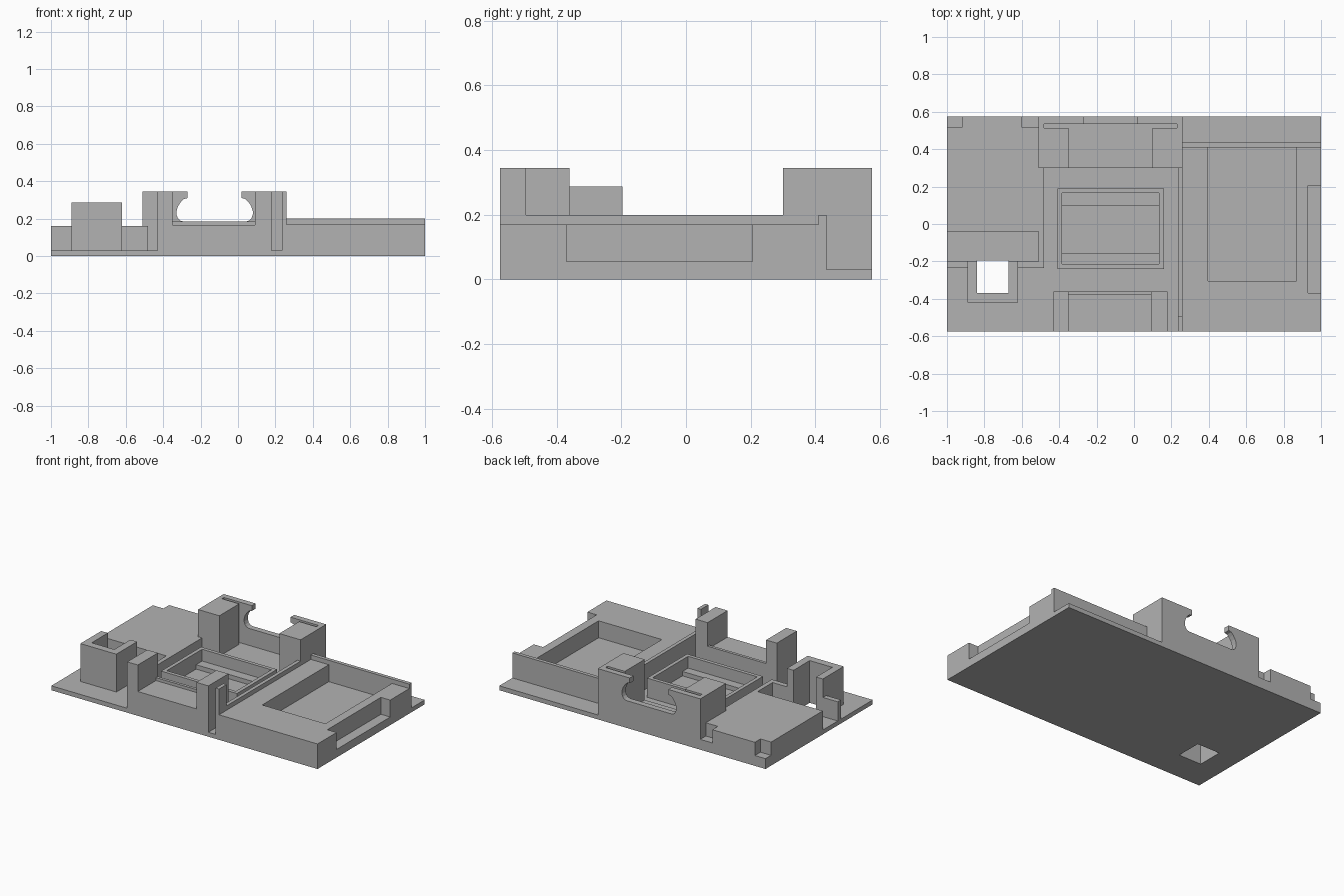
import bpy
import bmesh
from mathutils import Vector

cube = bpy.data.objects.get("Cube")
if cube:
    bpy.data.objects.remove(cube)

grey = bpy.data.materials.new("plain_grey")
grey.use_nodes = True
grey.diffuse_color = (0.45, 0.45, 0.45, 1)
grey.node_tree.nodes["Principled BSDF"].inputs["Base Color"].default_value = (0.45, 0.45, 0.45, 1)


def prism(name, outline, low, high, upright=False):
    """Extrude an outline along z, or along y when upright."""
    bm = bmesh.new()
    place = (lambda a, b: (a, low, b)) if upright else (lambda a, b: (a, b, low))
    face = bm.faces.new([bm.verts.new(place(a, b)) for a, b in outline])
    step = Vector((0, high - low, 0)) if upright else Vector((0, 0, high - low))
    new = bmesh.ops.extrude_face_region(bm, geom=[face])["geom"]
    bmesh.ops.translate(bm, vec=step, verts=[v for v in new if isinstance(v, bmesh.types.BMVert)])
    bmesh.ops.recalc_face_normals(bm, faces=bm.faces)
    mesh = bpy.data.meshes.new(name)
    bm.to_mesh(mesh)
    bm.free()
    mesh.materials.append(grey)
    obj = bpy.data.objects.new(name, mesh)
    bpy.context.collection.objects.link(obj)
    return obj


def box(name, x0, x1, y0, y1, z0, z1):
    return prism(name, [(x0, y0), (x1, y0), (x1, y1), (x0, y1)], z0, z1)


def cut(target, *size):
    """Subtract a box from a part."""
    cutter = box(target.name + "_cutter", *size)
    cutter.hide_render = True
    cutter.hide_viewport = True
    cutter.display_type = 'WIRE'
    mod = target.modifiers.new("cut", 'BOOLEAN')
    mod.operation = 'DIFFERENCE'
    mod.solver = 'EXACT'
    mod.object = cutter


END = 0.575   # half depth
FLOOR = 0.03  # top of the base plate
LAYER = 0.07
TOP = 0.345
MID = -0.125  # symmetry line of the arch

# Base plate with a square through-hole
base = box("base_plate", -1, 1, -END, END, 0, FLOOR)
cut(base, -0.84, -0.67, -0.37, -0.195, -0.1, 0.1)

# Wide block with a deep pocket and an open side notch
block = box("wide_block", 0.26, 1, -END, 0.41, FLOOR, 0.17)
cut(block, 0.395, 0.87, -0.305, 0.5, 0.055, 0.3)
cut(block, 0.93, 1.1, -0.37, 0.205, 0.055, 0.3)
box("block_back_ridge", 0.26, 1, 0.41, 0.435, FLOOR, 0.2)
box("long_rail", 0.235, 0.26, -END, 0.3, FLOOR, 0.2)
box("front_fin", 0.235, 0.26, -END, -0.495, 0.2, TOP)

# Front sill, its lip and the two posts
box("front_sill", -0.35, 0.09, -END, -0.36, FLOOR, 0.165)
box("sill_lip", -0.35, 0.09, -0.38, -0.36, 0.165, 0.185)
for side, x0, x1 in (("right", -0.43, -0.35), ("left", 0.09, 0.18)):
    box("front_post_" + side, x0, x1, -END, -0.36, FLOOR, TOP)

# Central tray with stepped floor
tray = box("centre_tray", -0.41, 0.16, -0.24, 0.19, FLOOR, 0.16)
cut(tray, -0.385, 0.135, -0.215, 0.165, 0.08, 0.3)
cut(tray, -0.385, 0.135, -0.155, 0.1, 0.05, 0.2)

# Rear towers, each with a slot behind it
box("rear_step", -0.51, 0.26, 0.3, END, FLOOR, LAYER)
tower = [(0.225, 0.3), (0.385, 0.3), (0.385, 0.535),
         (0.355, 0.535), (0.355, 0.513), (0.225, 0.513)]
for side, s in (("right", -1), ("left", 1)):
    prism("rear_tower_" + side, [(MID + s * x, y) for x, y in tower], LAYER, TOP)

# Rear wall with the round opening
half = [(0.385, LAYER), (0.385, TOP), (0.145, TOP), (0.145, 0.31), (0.165, 0.305),
        (0.18, 0.29), (0.195, 0.268), (0.204, 0.24), (0.204, 0.222),
        (0.197, 0.203), (0.185, 0.19), (0.168, 0.185)]
arch = [(MID + x, z) for x, z in half] + [(MID - x, z) for x, z in reversed(half)]
prism("rear_arch_wall", arch, 0.535, END, upright=True)

# Raised platform with two corner notches
platform = box("platform", -1, -0.51, -0.04, END, FLOOR, 0.16)
cut(platform, -1.1, -0.92, 0.515, 0.7, LAYER, 0.3)
cut(platform, -0.6, -0.4, 0.515, 0.7, LAYER, 0.3)
box("platform_rail", -0.51, -0.48, -0.235, 0.3, FLOOR, 0.16)
for side, x0, x1 in (("outer", -1, -0.89), ("inner", -0.62, -0.51)):
    box("platform_rim_" + side, x0, x1, -0.235, -0.2, FLOOR, 0.16)

# Tall three-sided housing around the hole
housing = [(-0.89, -0.42), (-0.62, -0.42), (-0.62, -0.197), (-0.67, -0.197),
           (-0.67, -0.37), (-0.84, -0.37), (-0.84, -0.197), (-0.89, -0.197)]
prism("hole_housing", housing, FLOOR, 0.287)
